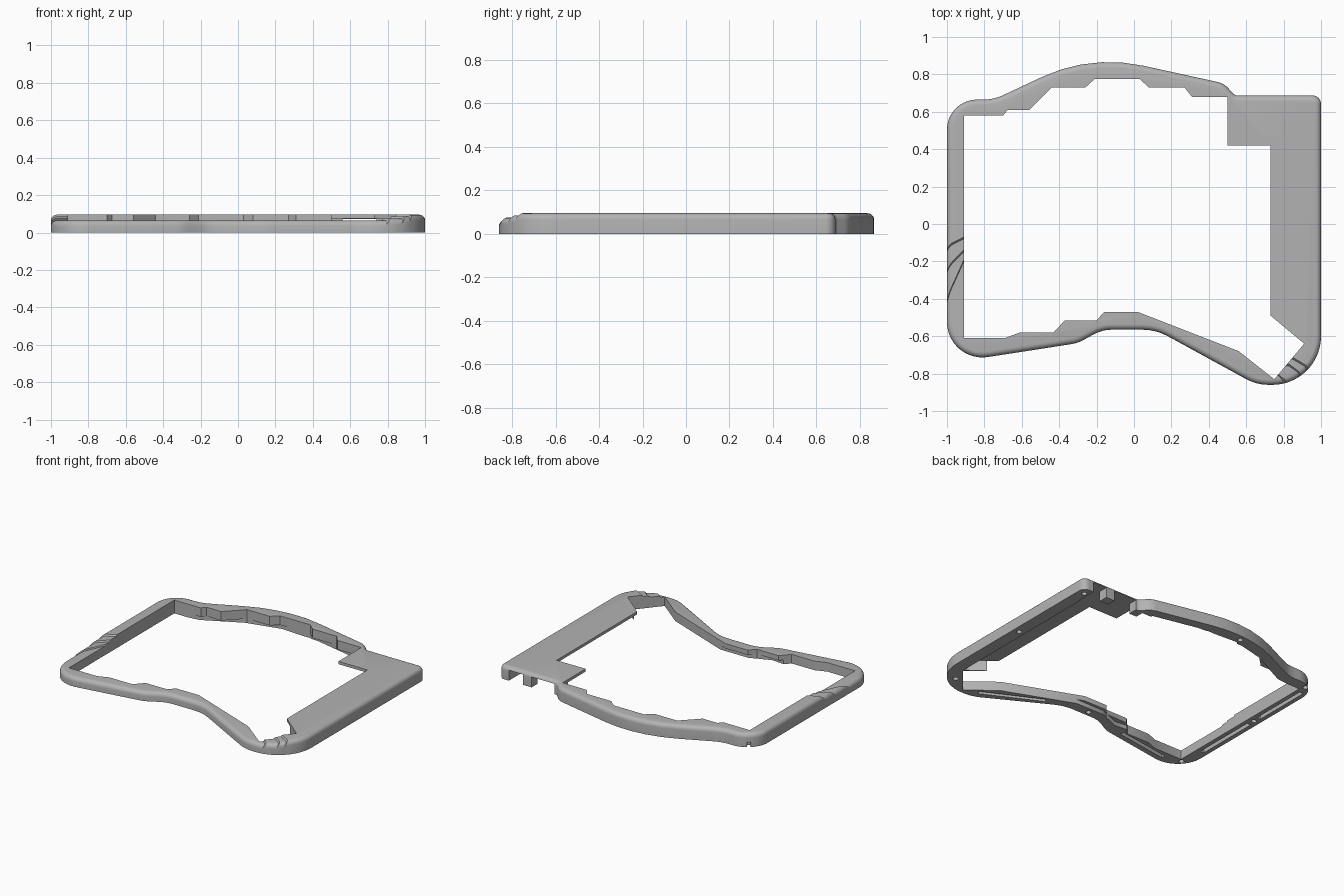
import bpy, bmesh, math
from mathutils import Vector

cube = bpy.data.objects.get("Cube")
if cube:
    bpy.data.objects.remove(cube)

grey = bpy.data.materials.new("matte grey")
grey.use_nodes = True
grey.diffuse_color = (0.45, 0.45, 0.45, 1)
grey.node_tree.nodes["Principled BSDF"].inputs["Base Color"].default_value = grey.diffuse_color

TOP, PLATE_UNDER, SHELF_UNDER, FILLET = 0.095, 0.075, 0.03, 0.03


def make_object(name, bm):
    bmesh.ops.recalc_face_normals(bm, faces=bm.faces)
    mesh = bpy.data.meshes.new(name)
    bm.to_mesh(mesh)
    bm.free()
    obj = bpy.data.objects.new(name, mesh)
    bpy.context.collection.objects.link(obj)
    return obj


def loft(bm, rings):
    loops = [[bm.verts.new(p) for p in ring] for ring in rings]
    n = len(loops[0])
    for a, b in zip(loops, loops[1:]):
        for i in range(n):
            bm.faces.new((a[i], a[(i + 1) % n], b[(i + 1) % n], b[i]))
    bm.faces.new(loops[0])
    bm.faces.new(loops[-1])


def prisms(name, polygons, z0, z1, shear=0.0):
    """Closed upright prisms; shear leans them backwards with height."""
    bm = bmesh.new()
    for poly in polygons:
        loft(bm, [[(x, y + shear * (z - TOP), z) for x, y in poly] for z in (z0, z1)])
    return make_object(name, bm)


def rounded(corners):
    """Polygon with each corner (x, y, radius) replaced by an arc."""
    out = []
    for i, (x, y, r) in enumerate(corners):
        p = Vector((x, y))
        a = (Vector(corners[i - 1][:2]) - p).normalized()
        b = (Vector(corners[(i + 1) % len(corners)][:2]) - p).normalized()
        half = a.angle(b) / 2
        centre = p + (a + b).normalized() * r / math.sin(half)
        start = p + a * r / math.tan(half) - centre
        end = p + b * r / math.tan(half) - centre
        turn = start.angle_signed(end)
        steps = max(3, round(abs(turn) / 0.12))
        for k in range(steps + 1):
            t = -turn * k / steps
            c, s = math.cos(t), math.sin(t)
            out.append(centre + Vector((start.x * c - start.y * s, start.x * s + start.y * c)))
    return out


def inset(points, d):
    """Move a counter-clockwise outline inwards."""
    out = []
    for i, p in enumerate(points):
        n1 = (p - points[i - 1]).normalized()
        n2 = (points[(i + 1) % len(points)] - p).normalized()
        n = (n1 + n2).normalized()
        out.append(p + Vector((-n.y, n.x)) * d / max(0.5, n.dot(n2)))
    return out


def circle(x, y, r, n=20):
    return [(x + r * math.cos(k * math.tau / n), y + r * math.sin(k * math.tau / n)) for k in range(n)]


def box(x0, y0, x1, y1):
    return [(x0, y0), (x1, y0), (x1, y1), (x0, y1)]


def slot(x0, y0, x1, y1, w=0.014):
    a, b = Vector((x0, y0)), Vector((x1, y1))
    d = (b - a).normalized()
    n = Vector((-d.y, d.x)) * w
    return [a - n, b - n, b + n, a + n]


# Outer outline, counter-clockwise
outline = rounded([
    (-1, -0.745, 0.19), (-0.3, -0.637, 0.2), (-0.17, -0.565, 0.2), (0.117, -0.565, 0.28),
    (0.656, -0.86, 0.25), (1, -0.86, 0.26), (1, 0.687, 0.045), (0.54, 0.687, 0.035),
    (0.48, 0.752, 0.11), (-0.233, 0.908, 0.85), (-0.75, 0.665, 0.25), (-1, 0.665, 0.16)])

# Stepped opening
opening = [
    (-0.91, 0.58), (-0.7, 0.58), (-0.675, 0.61), (-0.56, 0.61), (-0.44, 0.73), (-0.26, 0.73),
    (-0.21, 0.775), (0.03, 0.775), (0.08, 0.73), (0.27, 0.73), (0.31, 0.68), (0.5, 0.68),
    (0.5, 0.42), (0.73, 0.42), (0.73, -0.49), (0.91, -0.64), (0.75, -0.83), (0.56, -0.68),
    (0.02, -0.47), (-0.16, -0.47), (-0.2, -0.515), (-0.37, -0.515), (-0.43, -0.58),
    (-0.61, -0.58), (-0.69, -0.61), (-0.91, -0.61)]

# Hollow under the stepped shelves, and under the thin side plate
shelf_hollow = [
    (-0.9, 0.57), (-0.72, 0.59), (-0.45, 0.725), (-0.2, 0.785), (0.1, 0.765), (0.42, 0.695),
    (0.49, 0.62), (0.4, 0), (0.1, -0.49), (-0.15, -0.49), (-0.3, -0.55), (-0.8, -0.5)]
plate_hollow = [(0.49, 0.62), (0.912, 0.62), (0.912, -0.63), (0.6, -0.4), (0.45, 0.4)]

holes = [circle(x, y, 0.018) for x, y in (
    (0.95, 0.63), (0.955, -0.02), (0.88, -0.75), (-0.21, 0.82), (-0.93, 0.62),
    (-0.955, 0.07), (-0.93, -0.63), (-0.06, -0.53))]
slots = [slot(0.65, -0.79, 0.25, -0.59), slot(-0.4, -0.6, -0.8, -0.66),
         slot(-0.955, -0.45, -0.955, 0.02), slot(-0.955, 0.12, -0.955, 0.55)]

cutters = [
    prisms("opening_cutter", [opening], -1, 1),
    prisms("shelf_cutter", [shelf_hollow], -1, SHELF_UNDER),
    prisms("plate_cutter", [plate_hollow], -1, PLATE_UNDER),
    prisms("port_cutter", [box(0.56, 0.55, 0.74, 0.8), box(0.81, 0.55, 0.92, 0.8)], -1, PLATE_UNDER - 0.002),
    prisms("underside_cutter", holes + slots, -1, 0.035)]

# Step lines that split the frame into terraces, from front to back
step_lines = [
    [(-1.1, -0.59), (-0.9, -0.15), (-0.5, -0.1), (0.64, -0.6), (0.76, -0.77), (0.79, -0.8), (1.1, -1.0)],
    [(-1.1, -0.32), (-0.9, -0.12), (-0.5, 0), (0.66, -0.57), (0.78, -0.73), (0.83, -0.74), (1.1, -0.94)],
    [(-1.1, -0.165), (-0.9, -0.065), (-0.5, 0.1), (0.67, -0.54), (0.8, -0.69), (0.86, -0.72), (1.1, -0.86)]]
bounds = [[(-1.1, -1.4), (1.1, -1.4)]] + step_lines + [[(-1.1, 1.4), (1.1, 1.4)]]
names = ["front_rim", "lower_step", "upper_step", "main_frame"]

for k, name in enumerate(names):
    top = 0.065 + 0.01 * k
    # Body with a rounded top edge
    rings = [[(p.x, p.y, 0) for p in outline]]
    for j in range(6):
        t = j * math.pi / 10
        ring = inset(outline, FILLET * (1 - math.cos(t))) if j else outline
        z = top - FILLET + FILLET * math.sin(t)
        rings.append([(p.x, p.y, z) for p in ring])
    bm = bmesh.new()
    loft(bm, rings)
    part = make_object(name, bm)
    part.data.materials.append(grey)
    region = prisms("region_cutter", [bounds[k] + bounds[k + 1][::-1]], -0.05, 0.15, shear=1.0)
    for cutter in [region] + cutters:
        mod = part.modifiers.new(cutter.name, "BOOLEAN")
        mod.operation = "INTERSECT" if cutter is region else "DIFFERENCE"
        mod.solver = "EXACT"
        mod.object = cutter
    # Bake the cuts
    bpy.context.view_layer.update()
    graph = bpy.context.evaluated_depsgraph_get()
    baked = bpy.data.meshes.new_from_object(part.evaluated_get(graph))
    part.modifiers.clear()
    part.data = baked
    baked.materials.clear()
    baked.materials.append(grey)
    for face in baked.polygons:
        face.material_index = 0
    bpy.data.objects.remove(region)
    bpy.ops.object.select_all(action="DESELECT")
    part.select_set(True)
    bpy.context.view_layer.objects.active = part
    bpy.ops.object.shade_smooth_by_angle(angle=math.radians(30))

for cutter in cutters:
    bpy.data.objects.remove(cutter)
